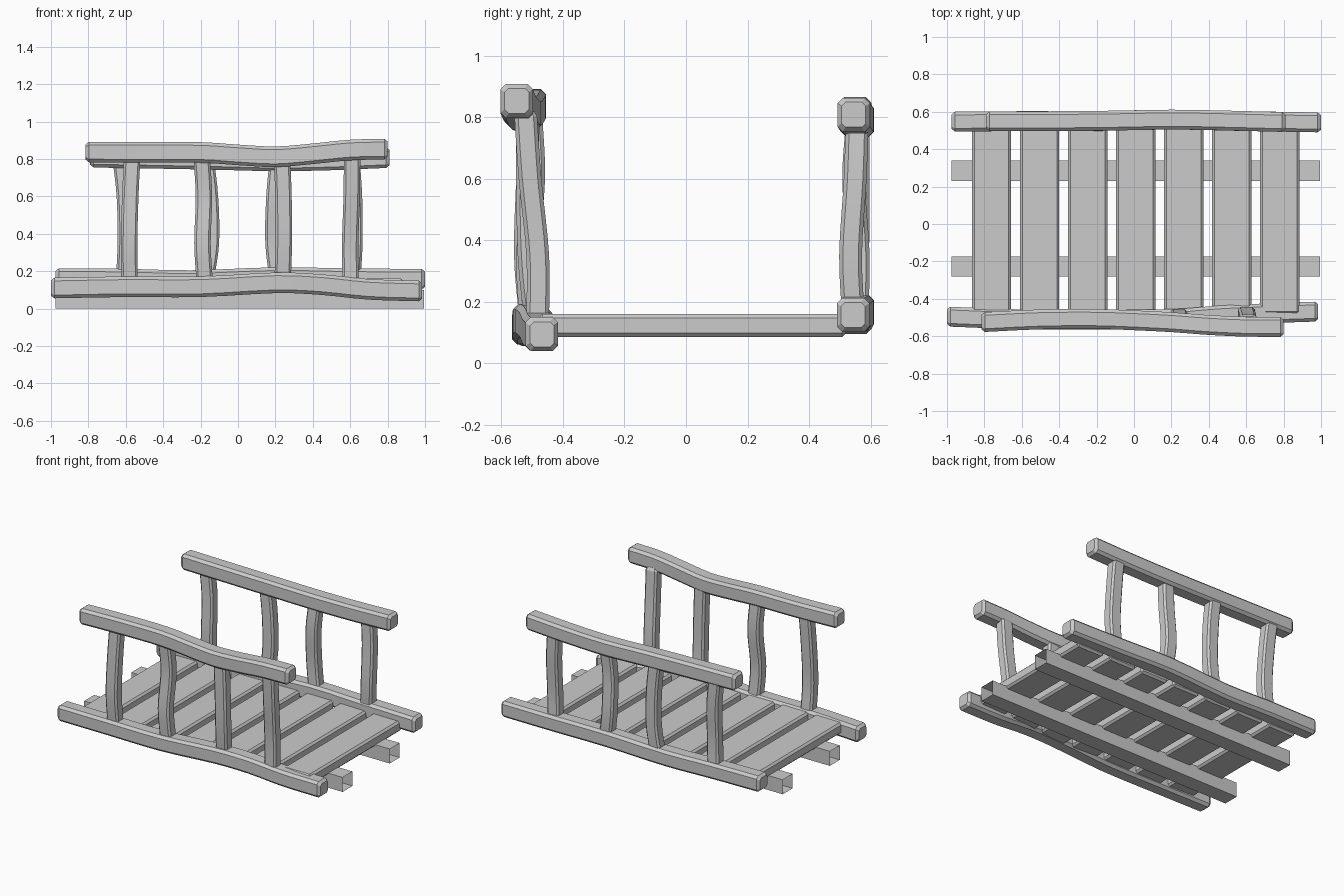
import bpy, bmesh
from mathutils import Vector

if "Cube" in bpy.data.objects:
    bpy.data.objects.remove(bpy.data.objects["Cube"])


def finish(name, bm):
    bmesh.ops.recalc_face_normals(bm, faces=bm.faces)
    mesh = bpy.data.meshes.new(name)
    bm.to_mesh(mesh)
    bm.free()
    ob = bpy.data.objects.new(name, mesh)
    bpy.context.collection.objects.link(ob)
    bpy.context.view_layer.objects.active = ob
    ob.select_set(True)
    bpy.ops.object.shade_smooth_by_angle(angle=0.45)
    ob.select_set(False)
    return ob


def smooth_path(points, steps):
    pts = [Vector(p) for p in points]
    pts = [2 * pts[0] - pts[1]] + pts + [2 * pts[-1] - pts[-2]]
    out = []
    for a, b, c, d in zip(pts, pts[1:], pts[2:], pts[3:]):
        for i in range(steps):
            t = i / steps
            out.append(0.5 * (2 * b + (c - a) * t + (2 * a - 5 * b + 4 * c - d) * t * t
                              + (3 * b - a - 3 * c + d) * t ** 3))
    return out + [pts[-2]]


def timber(name, points, u, v, hu, hv, chamfer, steps=3):
    """Sweep a chamfered rectangle along a wavy path, with chamfered ends."""
    path = smooth_path(points, steps)
    first = path[0] + (path[1] - path[0]).normalized() * 0.018
    last = path[-1] + (path[-2] - path[-1]).normalized() * 0.018
    path = [path[0], first] + path[1:-1] + [last, path[-1]]
    u, v, c = Vector(u), Vector(v), chamfer
    section = [(hu, hv - c), (hu - c, hv), (c - hu, hv), (-hu, hv - c),
               (-hu, c - hv), (c - hu, -hv), (hu - c, -hv), (hu, c - hv)]
    bm = bmesh.new()
    rings = []
    for i, p in enumerate(path):
        s = 0.74 if i in (0, len(path) - 1) else 1
        rings.append([bm.verts.new(p + u * a * s + v * b * s) for a, b in section])
    for r, q in zip(rings, rings[1:]):
        for i in range(8):
            bm.faces.new((r[i], r[(i + 1) % 8], q[(i + 1) % 8], q[i]))
    bm.faces.new(rings[0])
    bm.faces.new(rings[-1])
    return finish(name, bm)


def box(name, lo, hi, bevel=0, open_ends=False):
    bm = bmesh.new()
    bmesh.ops.create_cube(bm, size=1)
    lo, hi = Vector(lo), Vector(hi)
    for p in bm.verts:
        p.co = (lo + hi) / 2 + p.co * (hi - lo)
    if open_ends:
        bm.normal_update()
        bmesh.ops.delete(bm, geom=[f for f in bm.faces if abs(f.normal.x) > 0.9], context='FACES_ONLY')
    if bevel:
        bmesh.ops.bevel(bm, geom=bm.edges[:], offset=bevel, segments=1, affect='EDGES')
    return finish(name, bm)


# Deck planks
for i in range(7):
    x = -0.762 + i * 0.257
    box(f"deck_plank_{i + 1}", (x - 0.105, -0.48, 0.085), (x + 0.105, 0.52, 0.16), 0.013)

# Open-ended beams under the deck
for side, y in (("front", -0.228), ("back", 0.285)):
    box(f"{side}_beam", (-0.975, y - 0.054, 0), (0.995, y + 0.054, 0.1), open_ends=True)

# Wavy long rails
rails = {
    "front_lower_rail": [(-1, -.495, .11), (-.6, -.51, .117), (-.2, -.512, .117), (.2, -.508, .138),
                         (.45, -.49, .128), (.7, -.478, .103), (.985, -.468, .094)],
    "front_upper_rail": [(-.815, -.525, .837), (-.5, -.51, .836), (-.2, -.508, .835), (0, -.515, .822),
                         (.2, -.525, .812), (.4, -.54, .828), (.6, -.549, .848), (.8, -.55, .853)],
    "back_lower_rail": [(-.975, .547, .161), (-.6, .55, .158), (-.25, .55, .15), (.2, .558, .166),
                        (.6, .55, .16), (1, .543, .157)],
    "back_upper_rail": [(-.79, .549, .81), (-.4, .55, .803), (-.1, .553, .797), (.2, .558, .79),
                        (.5, .553, .795), (.81, .545, .808)],
}
for name, pts in rails.items():
    timber(name, pts, (0, 1, 0), (0, 0, 1), 0.053, 0.055, 0.017)

# Bowed posts: x and y at four heights
heights = (0.14, 0.35, 0.6, 0.82)
posts = {
    "front": [([-.58, -.582, -.576, -.565], [-.505, -.522, -.515, -.505]),
              ([-.178, -.19, -.182, -.195], [-.505, -.515, -.495, -.505]),
              ([.238, .245, .243, .235], [-.49, -.51, -.515, -.515]),
              ([.602, .6, .608, .61], [-.482, -.482, -.507, -.522])],
    "back": [([-.61, -.6, -.605, -.63], [.55, .54, .555, .56]),
             ([-.175, -.145, -.15, -.175], [.55, .558, .56, .56]),
             ([.215, .19, .195, .215], [.555, .56, .545, .56]),
             ([.61, .622, .62, .605], [.545, .535, .55, .557])],
}
for side, group in posts.items():
    for i, (xs, ys) in enumerate(group):
        timber(f"{side}_post_{i + 1}", list(zip(xs, ys, heights)),
               (1, 0, 0), (0, 1, 0), 0.044, 0.037, 0.012, steps=4)
